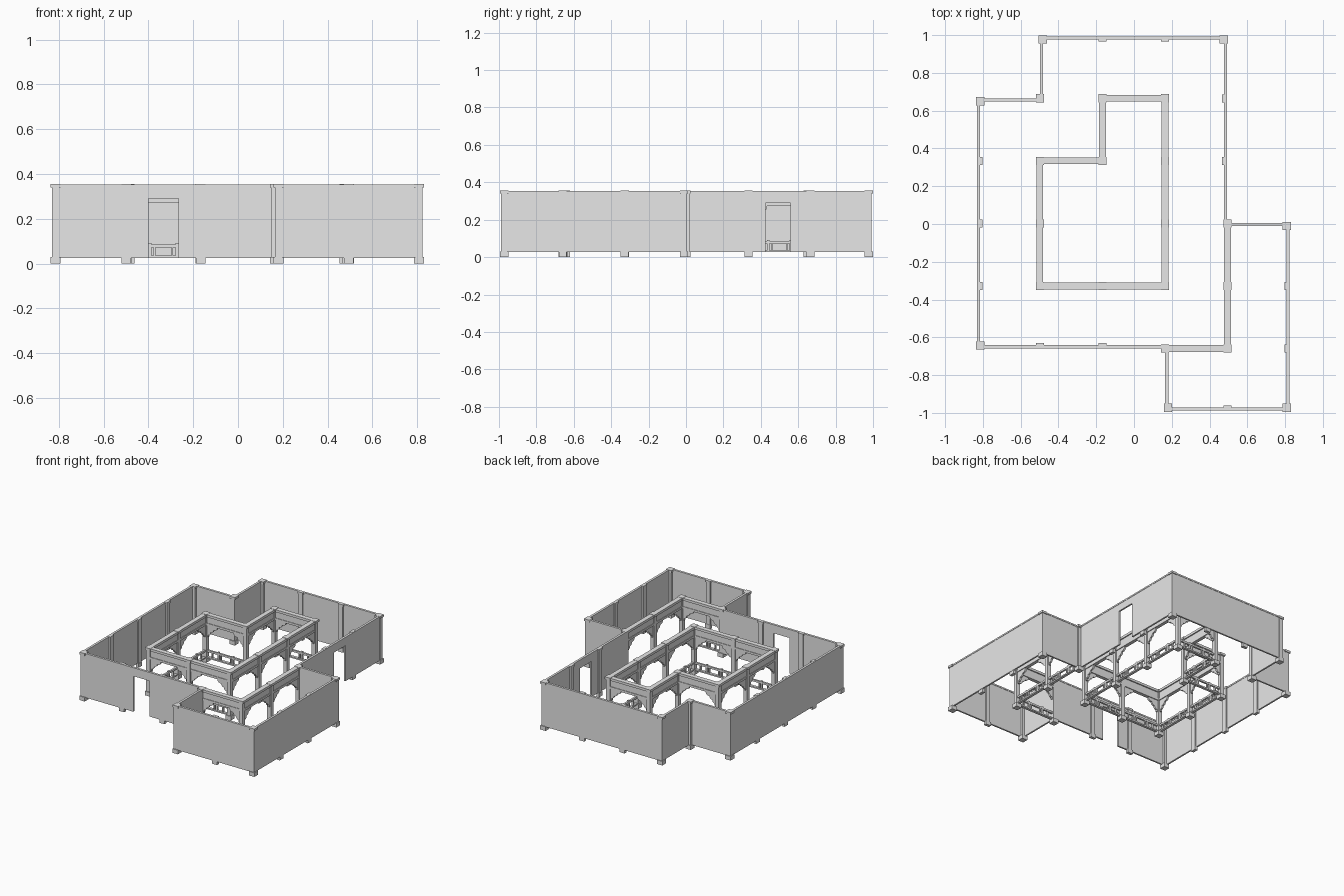
import bpy, bmesh
from math import sin, cos, pi
from mathutils import Vector, Matrix

cube = bpy.data.objects.get("Cube")
if cube:
    bpy.data.objects.remove(cube)

stone = bpy.data.materials.new("grey_stone")
stone.use_nodes = True
stone.diffuse_color = (0.8, 0.8, 0.8, 1)
stone.node_tree.nodes["Principled BSDF"].inputs["Base Color"].default_value = (0.8, 0.8, 0.8, 1)

BASE, TOP = 0.026, 0.355


def finish(name, bm):
    bmesh.ops.recalc_face_normals(bm, faces=bm.faces)
    mesh = bpy.data.meshes.new(name)
    bm.to_mesh(mesh)
    bm.free()
    mesh.materials.append(stone)
    obj = bpy.data.objects.new(name, mesh)
    bpy.context.collection.objects.link(obj)


def box(bm, x, y, sx, sy, z0, z1):
    size = Matrix.Diagonal((sx, sy, z1 - z0, 1))
    bmesh.ops.create_cube(bm, size=1, matrix=Matrix.Translation((x, y, (z0 + z1) / 2)) @ size)


def run(bm, a, b, width, z0, z1, s0=None, s1=None):
    """Bar along the line a-b, optionally only from distance s0 to s1."""
    a, b = Vector(a), Vector(b)
    d = (b - a).normalized()
    s0 = -width / 2 if s0 is None else s0
    s1 = (b - a).length + width / 2 if s1 is None else s1
    mid = a + d * (s0 + s1) / 2
    along = s1 - s0
    sx, sy = (along, width) if abs(d.x) > 0.5 else (width, along)
    box(bm, mid.x, mid.y, sx, sy, z0, z1)


def prism(bm, a, b, profile, width):
    """Extrude a (distance, height) outline across the line a-b."""
    a, b = Vector(a), Vector(b)
    d = (b - a).normalized()
    side = Vector((-d.y, d.x, 0)) * width
    verts = []
    for s, z in profile:
        p = a + d * s
        verts.append(bm.verts.new(Vector((p.x, p.y, z)) - side / 2))
    face = bm.faces.new(verts)
    new = bmesh.ops.extrude_face_region(bm, geom=[face])["geom"]
    bmesh.ops.translate(bm, vec=side, verts=[v for v in new if isinstance(v, bmesh.types.BMVert)])


def grid(i, j):
    return (0.164 + 0.331 * i, 0.003 + 0.331 * j)


# Outer walls, following the stepped outline
outline = [(-0.49, 0.985), (0.484, 0.985), (0.484, -0.003), (0.815, -0.003),
           (0.815, -0.98), (0.173, -0.98), (0.173, -0.65), (-0.823, -0.65),
           (-0.823, 0.657), (-0.49, 0.657)]
doors = {1: (0.425, 0.56), 6: (0.438, 0.573)}
DOOR_TOP = 0.29
walls, coping = bmesh.new(), bmesh.new()
for n, a in enumerate(outline):
    b = outline[(n + 1) % len(outline)]
    if n in doors:
        d0, d1 = doors[n]
        end = (Vector(b) - Vector(a)).length + 0.006
        run(walls, a, b, 0.012, BASE, TOP - 0.01, -0.006, d0)
        run(walls, a, b, 0.012, BASE, TOP - 0.01, d1, end)
        run(walls, a, b, 0.012, DOOR_TOP, TOP - 0.01, d0, d1)
    else:
        run(walls, a, b, 0.012, BASE, TOP - 0.01)
    run(coping, a, b, 0.017, TOP - 0.012, TOP - 0.001)
finish("outer_walls", walls)
finish("wall_coping", coping)


# Posts: foot, shaft, and capital
def post(bm, x, y, sx, sy, shaft=0.72):
    box(bm, x, y, sx, sy, 0, BASE + 0.004)
    box(bm, x, y, sx * shaft, sy * shaft, BASE, TOP - 0.01)
    box(bm, x, y, sx, sy, TOP - 0.016, TOP)


corner_posts = bmesh.new()
for x, y in [(-0.483, 0.977), (0.475, 0.977), (0.808, -0.011), (0.808, -0.972),
             (0.18, -0.972), (-0.814, -0.643), (-0.814, 0.65), grid(-2, 2)]:
    post(corner_posts, x, y, 0.044, 0.044)
finish("corner_posts", corner_posts)

# Slim pilasters on the inner wall faces
pilasters = bmesh.new()
for j in (-1, 0, 1):
    post(pilasters, -0.814, grid(0, j)[1], 0.022, 0.042, 0.8)
for j in (1, 2):
    post(pilasters, 0.476, grid(0, j)[1], 0.022, 0.042, 0.8)
for j in (-1, -2):
    post(pilasters, 0.808, grid(0, j)[1], 0.022, 0.042, 0.8)
for i, y in [(-2, -0.642), (-1, -0.642), (-1, 0.977), (0, 0.977), (1, -0.972)]:
    post(pilasters, grid(i, 0)[0], y, 0.042, 0.022, 0.8)
finish("wall_pilasters", pilasters)

# Arcade bays around the courtyard and along the side room
court = [(-2, 1), (-1, 1), (-1, 2), (0, 2), (0, 1), (0, 0), (0, -1), (-1, -1), (-2, -1), (-2, 0)]
room = [(1, 0), (1, -1), (1, -2), (0, -2)]
bays = list(zip(court, court[1:] + court[:1])) + list(zip(room, room[1:]))

columns = bmesh.new()
for i, j in court + room:
    x, y = grid(i, j)
    post(columns, x, y, 0.044, 0.044, 0.68)
finish("arcade_columns", columns)

LINTEL = 0.272


def bracket_profile():
    """Scalloped corner bracket: three convex lobes stepping up from the column."""
    pts = [(0.012, LINTEL + 0.002), (0.012, 0.185), (0.024, 0.185)]
    lobes = [(0.024, 0.2, 0.02, 0.022), (0.044, 0.222, 0.024, 0.022), (0.068, 0.244, 0.03, 0.02)]
    for x, z, rx, rz in lobes:
        for k in range(5):
            t = pi / 2 * k / 4
            pts.append((x + rx * sin(t), z + rz * (1 - cos(t))))
    return pts + [(0.098, LINTEL + 0.002)]


beams, brackets, rails = bmesh.new(), bmesh.new(), bmesh.new()
for p, q in bays:
    a, b = grid(*p), grid(*q)
    length = (Vector(b) - Vector(a)).length
    # Beam with cornice, recessed frieze and lintel
    run(beams, a, b, 0.035, TOP - 0.02, TOP - 0.002)
    run(beams, a, b, 0.018, LINTEL, TOP - 0.01)
    run(beams, a, b, 0.026, LINTEL, LINTEL + 0.016)
    for start, end in ((a, b), (b, a)):
        prism(brackets, start, end, bracket_profile(), 0.014)
    # Sill, handrail and balusters
    run(rails, a, b, 0.02, BASE, BASE + 0.01)
    run(rails, a, b, 0.014, 0.072, 0.086)
    for off, w, h in ((0.06, 0.013, 0.092), (0.04, 0.007, 0.075), (0.11, 0.007, 0.075)):
        for s in (length / 2 - off, length / 2 + off):
            run(rails, a, b, 0.014, BASE, h, s - w / 2, s + w / 2)
finish("arcade_beams", beams)
finish("arch_brackets", brackets)
finish("balustrade", rails)
